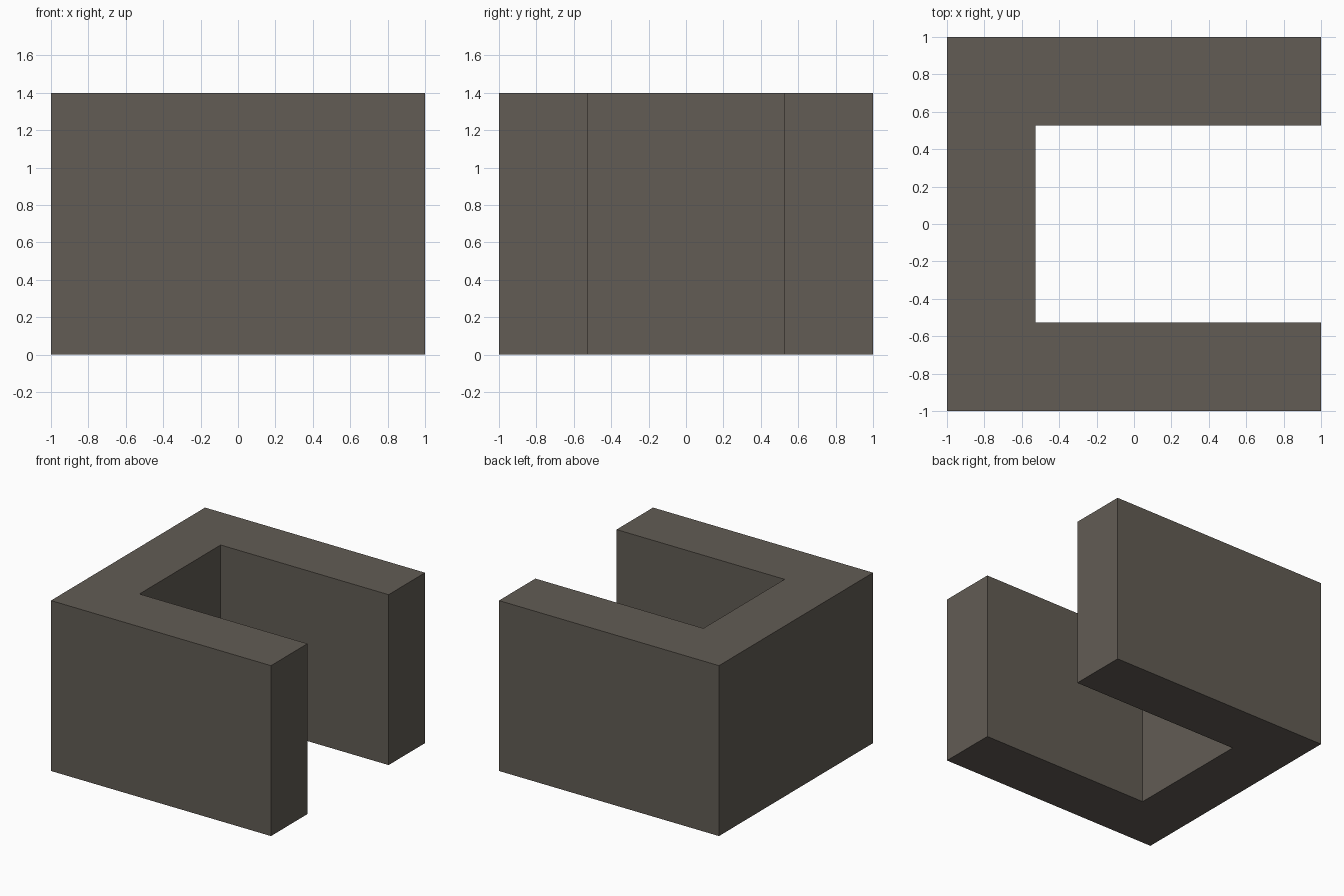
import bpy
import bmesh

if "Cube" in bpy.data.objects:
    bpy.data.objects.remove(bpy.data.objects["Cube"])

HALF, INNER, HEIGHT = 1.0, 0.527, 1.4

# Single warm grey stone colour
stone = bpy.data.materials.new("warm_grey")
stone.diffuse_color = (0.122, 0.107, 0.089, 1.0)
stone.use_nodes = True
stone.node_tree.nodes["Principled BSDF"].inputs["Base Color"].default_value = stone.diffuse_color

# U-shaped wall: back on -x, opening towards +x
profile = [(-HALF, -HALF), (HALF, -HALF), (HALF, -INNER), (-INNER, -INNER),
           (-INNER, INNER), (HALF, INNER), (HALF, HALF), (-HALF, HALF)]

bm = bmesh.new()
base = bm.faces.new([bm.verts.new((x, y, 0)) for x, y in profile])
ext = bmesh.ops.extrude_face_region(bm, geom=[base], use_keep_orig=True)
top = [v for v in ext["geom"] if isinstance(v, bmesh.types.BMVert)]
bmesh.ops.translate(bm, verts=top, vec=(0, 0, HEIGHT))
bmesh.ops.recalc_face_normals(bm, faces=bm.faces)

mesh = bpy.data.meshes.new("u_shaped_wall")
bm.to_mesh(mesh)
bm.free()
mesh.materials.append(stone)
wall = bpy.data.objects.new("u_shaped_wall", mesh)
bpy.context.collection.objects.link(wall)
